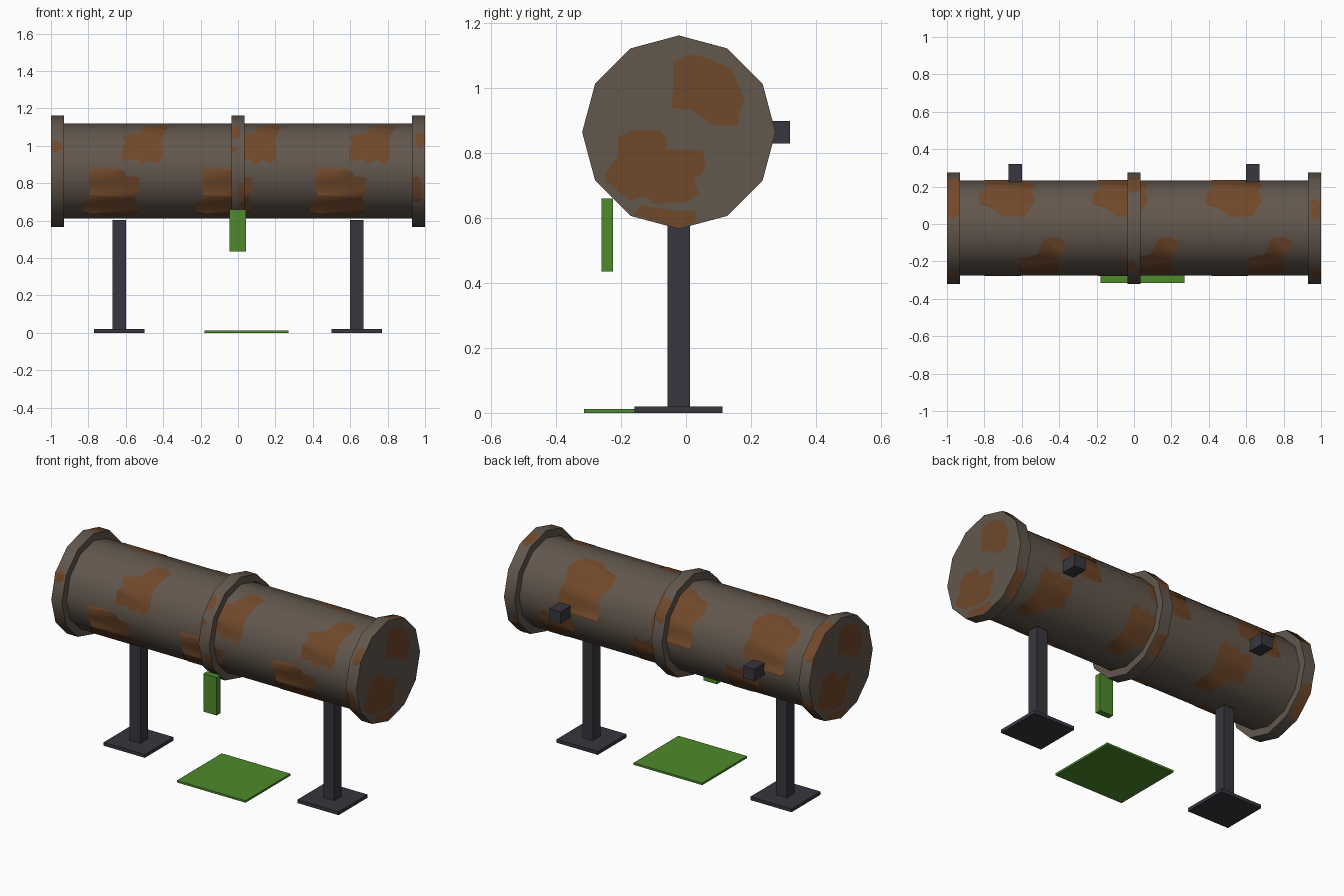
import bpy, bmesh, math
from mathutils import Vector

if "Cube" in bpy.data.objects:
    bpy.data.objects.remove(bpy.data.objects["Cube"])

YC, ZC, SIDES = -0.022, 0.865, 12
STEP = 360 / SIDES


def material(name, rgb):
    m = bpy.data.materials.new(name)
    m.diffuse_color = (*rgb, 1)
    m.use_nodes = True
    m.node_tree.nodes["Principled BSDF"].inputs["Base Color"].default_value = m.diffuse_color
    return m


STEEL = material("weathered_steel", (0.122, 0.095, 0.074))
RUST = material("rust", (0.162, 0.065, 0.023))
IRON = material("dark_iron", (0.039, 0.037, 0.048))
GREEN = material("green", (0.076, 0.254, 0.025))


def finish(bm, name, mat):
    me = bpy.data.meshes.new(name)
    bm.to_mesh(me)
    bm.free()
    me.materials.append(mat)
    ob = bpy.data.objects.new(name, me)
    bpy.context.collection.objects.link(ob)
    return ob


def box(name, lo, hi, mat):
    bm = bmesh.new()
    bmesh.ops.create_cube(bm, size=1)
    for v in bm.verts:
        v.co = Vector([(a + b) / 2 + c * (b - a) for a, b, c in zip(lo, hi, v.co)])
    return finish(bm, name, mat)


def on_ring(x, deg, r):
    """Point on the 12-sided pipe; 0 degrees = front, 90 = top."""
    k = math.floor(deg / STEP + 1e-6)
    t = deg / STEP - k
    a, b = math.radians(k * STEP), math.radians((k + 1) * STEP)
    c = math.cos(a) * (1 - t) + math.cos(b) * t
    s = math.sin(a) * (1 - t) + math.sin(b) * t
    return Vector((x, YC - r * c, ZC + r * s))


def drum(name, x0, x1, r):
    bm = bmesh.new()
    ends = [[bm.verts.new(on_ring(x, i * STEP, r)) for i in range(SIDES)] for x in (x0, x1)]
    for e in ends:
        bm.faces.new(e)
    for i in range(SIDES):
        j = (i + 1) % SIDES
        bm.faces.new((ends[0][i], ends[0][j], ends[1][j], ends[1][i]))
    bmesh.ops.recalc_face_normals(bm, faces=bm.faces)
    ob = finish(bm, name, STEEL)
    bpy.ops.object.select_all(action='DESELECT')
    ob.select_set(True)
    bpy.context.view_layer.objects.active = ob
    bpy.ops.object.shade_smooth_by_angle(angle=math.radians(40))


def flat_sheet(pts):
    """Filled outline in the xy plane, facing up."""
    bm = bmesh.new()
    f = bm.faces.new([bm.verts.new((u, v, 0)) for u, v in pts])
    f.normal_update()
    if f.normal.z < 0:
        f.normal_flip()
    bmesh.ops.triangulate(bm, faces=bm.faces[:])
    return bm


def wrapped_patch(name, pts, r, dx=0, dang=0):
    """Rust outline (x, degrees) folded round the pipe."""
    bm = flat_sheet([(x + dx, a + dang) for x, a in pts])
    for k in range(-4, 13):
        bmesh.ops.bisect_plane(bm, geom=bm.verts[:] + bm.edges[:] + bm.faces[:],
                               plane_co=(0, k * STEP, 0), plane_no=(0, 1, 0))
    for v in bm.verts:
        v.co = on_ring(v.co.x, v.co.y, r + 0.002)
    for f in bm.faces:
        f.smooth = True
    finish(bm, name, RUST)


def cap_patch(name, pts, side):
    """Rust outline (y, z) on an end cap; the far cap is turned half round."""
    bm = flat_sheet(pts)
    for v in bm.verts:
        y, z = v.co.x - YC, v.co.y
        v.co = Vector((side * 1.001, YC + side * y, z))
    finish(bm, name, RUST)


# pipe body and collars
R_BODY, R_COLLAR = 0.254, 0.298
drum("pipe_body", -0.95, 0.95, R_BODY)
drum("left_collar", -1.0, -0.93, R_COLLAR)
drum("middle_collar", -0.035, 0.035, R_COLLAR)
drum("right_collar", 0.93, 1.0, R_COLLAR)

# rust on the body, repeated along and half way round
upper = [(-.62, 12), (-.62, 30), (-.60, 37), (-.62, 48), (-.57, 52), (-.52, 55), (-.48, 76),
         (-.43, 79), (-.37, 74), (-.38, 62), (-.41, 45), (-.40, 20), (-.43, 8), (-.47, 14),
         (-.52, 8), (-.54, 15)]
lower = [(-.80, 0), (-.78, 3), (-.63, 3), (-.60, -2), (-.60, -6), (-.53, -8), (-.53, -22),
         (-.55, -35), (-.53, -55), (-.58, -75), (-.70, -76), (-.75, -66), (-.83, -60),
         (-.83, -45), (-.79, -30), (-.80, -15)]
for i in range(3):
    for half in (0, 180):
        wrapped_patch("body_rust_upper", upper, R_BODY, i * 0.607, half)
        wrapped_patch("body_rust_lower", lower, R_BODY, i * 0.607, half)

# rust on the collars
for x0, x1, a0, a1 in [(-1, -.94, 19, 34), (-1, -.935, 100, 155), (.95, 1, 24, 46),
                       (.935, .98, -35, -5), (.945, .995, 98, 122), (-.035, .0, 19, 27),
                       (-.035, .01, 35, 55), (0, .035, -42, -12), (-.03, .035, 130, 160),
                       (-1, -.94, 199, 240), (.94, 1, 205, 240), (-.03, .02, 210, 240)]:
    m = (x0 + x1) / 2
    wrapped_patch("collar_rust", [(x0, a0 + 3), (m, a0), (x1, a0 + 5), (x1, a1 - 5),
                                  (m, a1), (x0, a1 - 3)], R_COLLAR)

# rust on the end caps
cap_upper = [(-.045, .94), (-.04, 1.0), (-.04, 1.08), (.01, 1.105), (.06, 1.095), (.14, 1.06),
             (.165, 1.0), (.18, .96), (.165, .93), (.16, .885), (.08, .885), (.04, .92), (.01, .935)]
cap_lower = [(-.21, .85), (-.165, .872), (-.08, .872), (-.06, .845), (-.06, .81), (.05, .81),
             (.06, .77), (.05, .74), (.025, .715), (.04, .675), (0, .648), (-.10, .645),
             (-.13, .668), (-.17, .655), (-.245, .71), (-.25, .735), (-.21, .79)]
cap_bottom = [(-.16, .61), (-.14, .64), (-.08, .63), (-.02, .62), (.03, .625), (.03, .585), (-.025, .57)]
for side in (-1, 1):
    cap_patch("cap_rust_upper", cap_upper, side)
    cap_patch("cap_rust_lower", cap_lower, side)
    cap_patch("cap_rust_bottom", cap_bottom, side)

# stands and rear lugs
for side, label in ((-1, "left"), (1, "right")):
    x = side * 0.635
    box(label + "_foot", (x - .135, -.158, 0), (x + .135, .112, .02), IRON)
    box(label + "_post", (x - .035, -.057, .015), (x + .035, .013, .603), IRON)
    box(label + "_rear_lug", (x - .037, .21, .83), (x + .037, .32, .9), IRON)

# hanging drip and puddle
box("green_drip", (-.045, -.26, .435), (.042, -.225, .66), GREEN)
box("green_puddle", (-.18, -.315, 0), (.27, .105, .012), GREEN)
